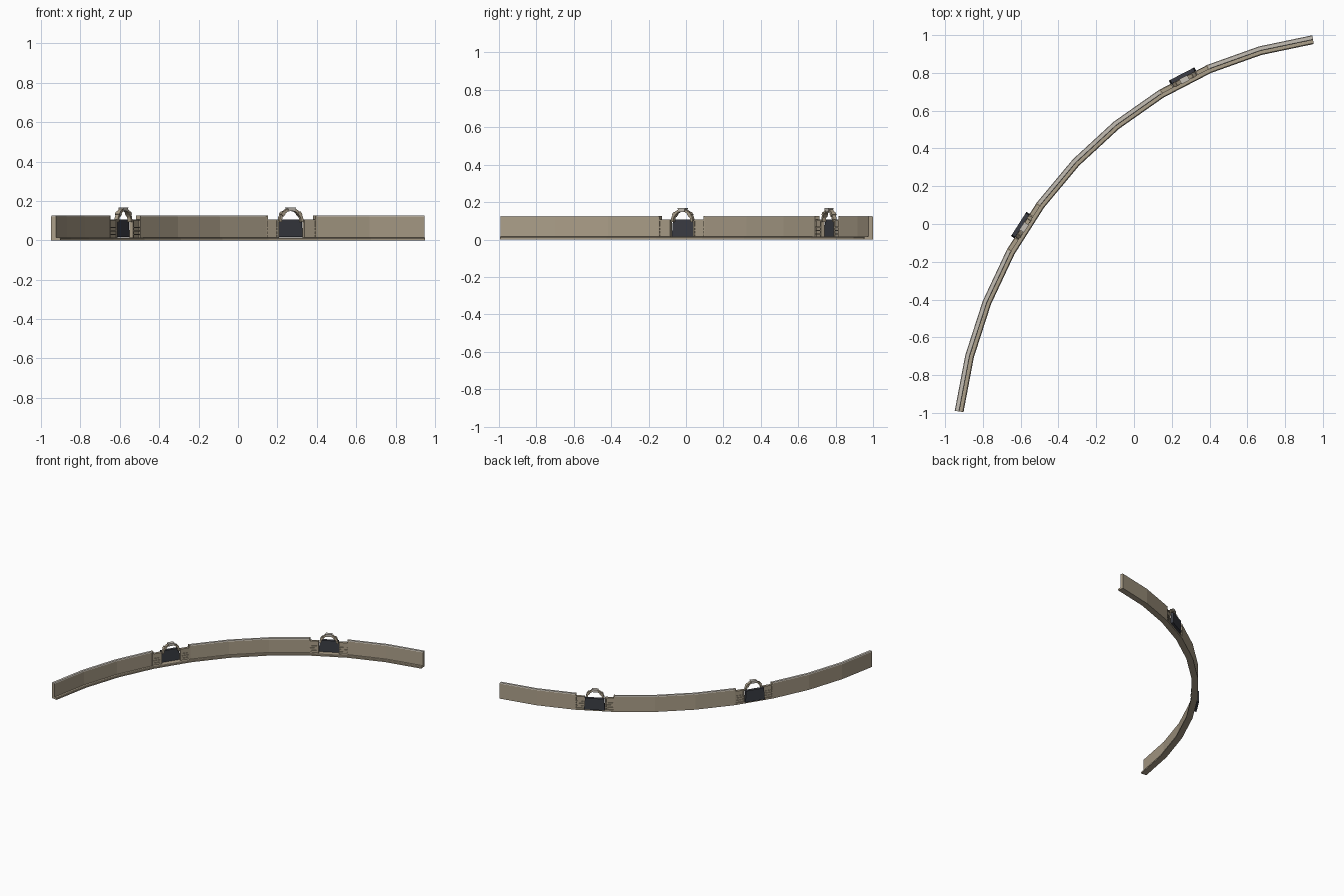
import bpy, math
from mathutils import Matrix, Vector

if "Cube" in bpy.data.objects:
    bpy.data.objects.remove(bpy.data.objects["Cube"])

CX, CY, RX, RY = 1.232, -1.291, 2.2, 2.31   # centre and radii of the plan arc


def material(name, c):
    m = bpy.data.materials.new(name)
    m.diffuse_color = (*c, 1)
    m.use_nodes = True
    m.node_tree.nodes["Principled BSDF"].inputs["Base Color"].default_value = m.diffuse_color
    return m


TAN = material("tan", (0.41, 0.345, 0.25))
PALE = material("pale", (0.56, 0.52, 0.46))
DARK = material("dark", (0.045, 0.048, 0.06))


def arc(t, o=0.0, z=0.0):
    a = math.radians(t)
    return Vector((CX + (RX + o) * math.cos(a), CY + (RY + o) * math.sin(a), z))


def make(name, verts, faces, mat, mw=None):
    me = bpy.data.meshes.new(name)
    me.from_pydata([tuple(v) for v in verts], [], faces)
    me.materials.append(mat)
    ob = bpy.data.objects.new(name, me)
    bpy.context.collection.objects.link(ob)
    if mw:
        ob.matrix_world = mw
    # consistent outward normals
    import bmesh
    bm = bmesh.new()
    bm.from_mesh(me)
    bmesh.ops.recalc_face_normals(bm, faces=bm.faces)
    bm.to_mesh(me)
    bm.free()
    return ob


def loft(name, rings, mat, mw=None):
    n = len(rings[0])
    verts = [v for r in rings for v in r]
    faces = [(i * n + j, i * n + (j + 1) % n, (i + 1) * n + (j + 1) % n, (i + 1) * n + j)
             for i in range(len(rings) - 1) for j in range(n)]
    faces += [tuple(range(n)), tuple(range(len(verts) - n, len(verts)))]
    return make(name, verts, faces, mat, mw)


def sweep(name, profile, t0, count, mat):
    return loft(name, [[arc(t0 - 7.5 * i, o, z) for o, z in profile]
                       for i in range(count + 1)], mat)


def prism(name, outline, y0, y1, mat, mw):
    return loft(name, [[(x, y, z) for x, z in outline] for y in (y0, y1)], mat, mw)


def box(name, x0, x1, y0, y1, z0, z1, mat, mw):
    return prism(name, [(x0, z0), (x1, z0), (x1, z1), (x0, z1)], y0, y1, mat, mw)


# continuous stepped footing
sweep("footing", [(0, 0), (-0.047, 0), (-0.047, 0.01), (-0.042, 0.015), (0, 0.015)],
      172.5, 10, TAN)

# three wall runs with pale caps
for t0, count in ((172.5, 3), (142.5, 3), (112.5, 2)):
    sweep("wall", [(0, 0.015), (-0.025, 0.015), (-0.025, 0.12), (0, 0.12)], t0, count, TAN)
    sweep("wall_cap", [(0, 0.12), (-0.025, 0.12), (-0.022, 0.126), (-0.003, 0.126)],
          t0, count, PALE)

# two arched gates, each replacing one wall segment
for t0 in (150, 120):
    a, b = arc(t0), arc(t0 - 7.5)
    u = (b - a).normalized()
    n = Vector((-u.y, u.x, 0))
    mid, half = (a + b) / 2, (b - a).length / 2
    mw = Matrix(((u.x, n.x, 0, mid.x), (u.y, n.y, 0, mid.y), (0, 0, 1, 0), (0, 0, 0, 1)))
    for s in (-1, 1):
        # recessed side panel, end post, jamb and horizontal rails
        box("side_panel", s * 0.076, s * half, -0.019, -0.008, 0.015, 0.1, TAN, mw)
        box("end_post", s * (half - 0.009), s * half, -0.026, 0.0, 0.015, 0.126, TAN, mw)
        box("jamb", s * 0.073, s * 0.083, -0.024, -0.003, 0.015, 0.1, TAN, mw)
        for z in (0.026, 0.045, 0.062, 0.1):
            box("rail", s * 0.074, s * (half - 0.009), -0.024, -0.003, z, z + 0.007, TAN, mw)
    # faceted arch with raised blocks
    rings = []
    for i in range(9):
        c, k = math.cos(math.pi * i / 8), math.sin(math.pi * i / 8)
        rings.append([(r * c, y, 0.094 + r * k) for r, y in
                      ((0.056, -0.024), (0.07, -0.024), (0.07, -0.003), (0.056, -0.003))])
    loft("gate_arch", rings, TAN, mw)
    for deg in (40, 140):
        rot = mw @ Matrix.Translation((0, 0, 0.094)) @ Matrix.Rotation(math.radians(90 - deg), 4, 'Y')
        box("arch_block", -0.009, 0.009, -0.027, 0.0, 0.053, 0.072, TAN, rot)
    prism("keystone", [(-0.018, 0.148), (0.018, 0.148), (0.024, 0.168), (-0.024, 0.168)],
          -0.028, 0.001, PALE, mw)
    # dark shutter on the outer side
    prism("shutter", [(-0.076, 0.016), (0.076, 0.016), (0.069, 0.107), (-0.069, 0.107)],
          -0.002, 0.02, DARK, mw)
